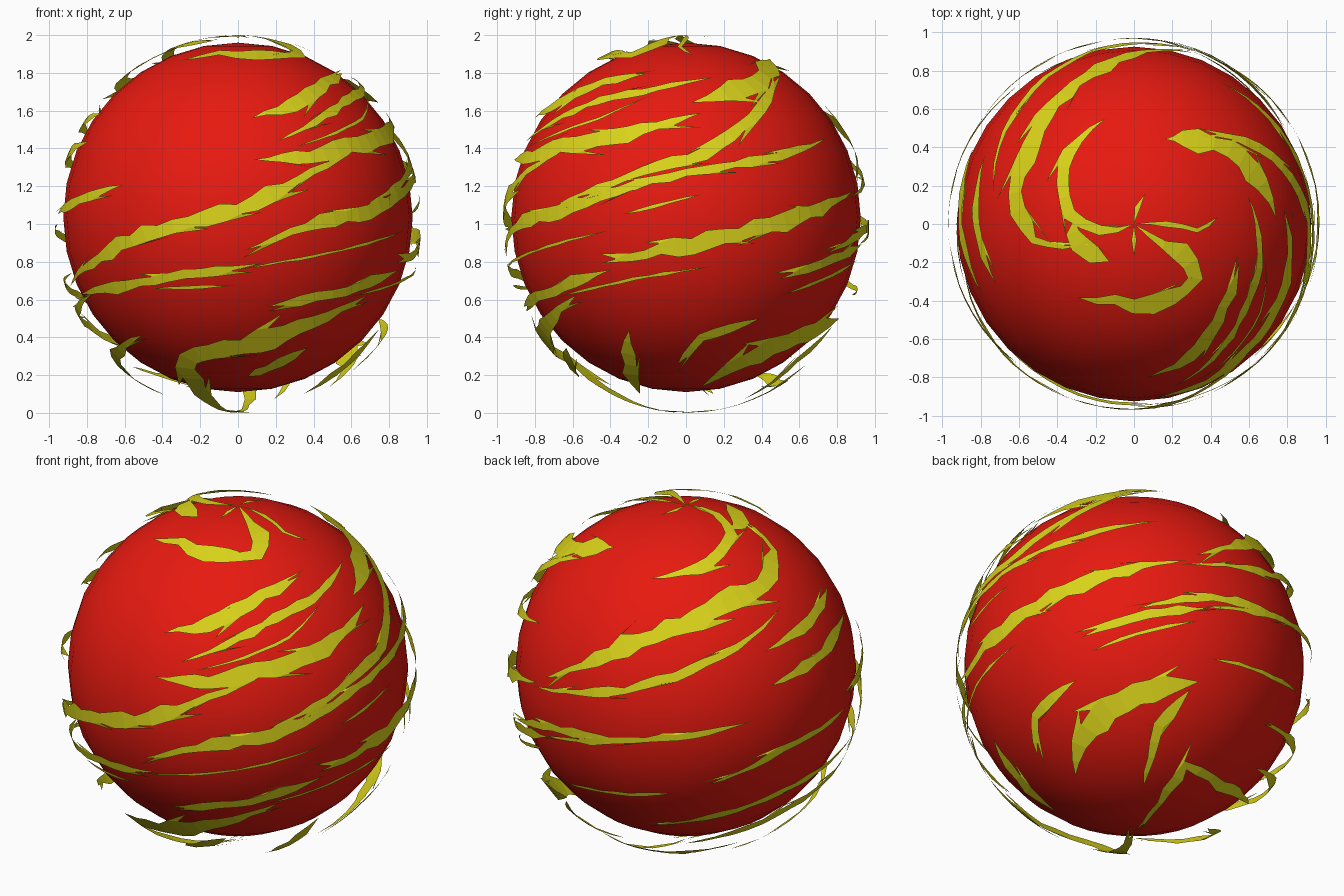
import bpy, bmesh, math, random
from mathutils import Vector

if "Cube" in bpy.data.objects:
    bpy.data.objects.remove(bpy.data.objects["Cube"])

random.seed(4)


def material(name, rgb):
    m = bpy.data.materials.new(name)
    m.diffuse_color = (*rgb, 1)
    m.use_nodes = True
    m.node_tree.nodes["Principled BSDF"].inputs["Base Color"].default_value = m.diffuse_color
    return m


# Red core ball
bpy.ops.mesh.primitive_uv_sphere_add(segments=32, ring_count=16, radius=0.925, location=(0, 0, 1.035))
core = bpy.context.object
core.name = "core_ball"
core.data.materials.append(material("red", (0.8, 0.01, 0.005)))
bpy.ops.object.shade_smooth()

# Streaks: width, then (angle round from the front, latitude) along the path
upper = [
    (.11, (51, 90), (59, 73), (48, 64), (27, 63), (-14, 65), (-38, 60)),
    (.09, (300, 90), (270, 74), (250, 66), (231, 61), (195, 54)),
    (.10, (-33, 76), (-70, 72), (-94, 71)),
    (.14, (161, 13), (197, 33), (225, 44), (255, 49), (279, 57), (292, 71)),
    (.14, (160, 61), (150, 58), (127, 50), (107, 44), (92, 40)),
    (.06, (14, 26), (35, 35), (51, 41), (77, 46), (104, 51)),
    (.09, (5, 34), (28, 41), (47, 49), (70, 53)),
    (.10, (5, 20), (25, 21), (42, 24), (63, 27), (96, 36)),
    (.06, (155, 8), (194, 17), (228, 29), (259, 40)),
    (.06, (245, 28), (270, 32), (294, 36)),
]
middle = [
    (.09, (-75, -19), (-50, -10), (-31, -3), (0, 4.6), (25, 16), (42, 22)),
    (.07, (45, 6), (71, 14.5), (96, 22), (116, 34), (147, 57)),
    (.06, (51, 7), (90, 15.7), (123, 21), (149, 27)),
    (.10, (62, -12), (102, -4), (128, 2), (157, 10)),
    (.08, (2, -8), (27, 1), (46, 4), (82, 14)),
    (.07, (-68, -22), (-40, -19), (-12, -15), (8, -12)),
    (.05, (-80, 3), (-66, 6), (-40, 12)),
    (.07, (245, 17), (270, 21), (295, 26)),
    (.05, (163, -6), (202, 2), (237, 7)),
    (.05, (222, -14), (248, -5), (280, 0)),
    (.06, (141, -9), (166, -2), (190, 1)),
]
lower = [
    (.07, (10, -26), (34, -22), (65, -14)),
    (.14, (-29, -90), (-29, -65), (-24, -45), (8, -39), (29, -32), (50, -22)),
    (.09, (5, -54), (15, -50), (30, -41)),
    (.09, (55, -64), (60, -53), (68, -34)),
    (.14, (99, -60), (118, -46), (141, -36), (165, -30)),
    (.07, (86, -48), (96, -37), (118, -30)),
    (.07, (148, -68), (152, -46), (162, -33)),
    (.07, (170, -90), (172, -57), (205, -58), (242, -49)),
    (.06, (122, -17), (145, -11), (165, -6)),
    (.03, (168, -22), (190, -20), (212, -17)),
    (.07, (215, -45), (260, -32), (300, -22)),
    (.08, (250, -64), (285, -46), (320, -36)),
    (.05, (200, -34), (250, -22), (290, -15)),
]
# Hairline streaks between the broad ones
hairlines = [
    (.02, (0, -14), (35, -8), (65, -2)), (.02, (40, -23), (78, -16), (98, -13)),
    (.02, (125, -22), (162, -11)), (.02, (20, 24), (55, 34), (75, 43)),
    (.02, (70, 3), (95, 9)), (.02, (-30, -20), (0, -19)),
    (.03, (180, 90), (160, 80)), (.03, (0, 90), (0, 80)), (.03, (95, 90), (84, 70), (95, 63)),
]


def on_shell(v):
    """Push a point out to the slightly tall shell."""
    v = v.normalized()
    return Vector((v.x * .97, v.y * .97, v.z + 1))


def direction(angle, lat):
    a, p = math.radians(angle), math.radians(lat)
    return Vector((math.cos(p) * math.sin(a), -math.cos(p) * math.cos(a), math.sin(p)))


def face(bm, points):
    bm.faces.new([bm.verts.new(on_shell(p)) for p in points])


def streak(bm, width, *stops):
    # Sample the path and taper both ends to a point
    path = []
    for (a0, p0), (a1, p1) in zip(stops, stops[1:]):
        n = max(2, round((direction(a0, p0) - direction(a1, p1)).length / .09))
        path += [direction(a0 + (a1 - a0) * i / n, p0 + (p1 - p0) * i / n) for i in range(n)]
    path.append(direction(*stops[-1]))
    last = len(path) - 1
    left, right, flows = [], [], []
    for i, p in enumerate(path):
        flow = (path[min(i + 1, last)] - path[max(i - 1, 0)]).normalized()
        side = p.cross(flow).normalized()
        taper = min(1, math.sin(math.pi * i / last) * 1.3) * width / 2
        left.append(p + side * taper * random.uniform(.5, 1.25))
        right.append(p - side * taper * random.uniform(.5, 1.25))
        flows.append((flow, side))
    for i in range(last):
        quad = [right[i], right[i + 1], left[i + 1], left[i]]
        if i == 0:
            quad = [path[0], right[1], left[1]]
        elif i == last - 1:
            quad = [right[i], path[last], left[i]]
        face(bm, quad)
    # Ragged spurs swept along the flow
    if width > .04:
        for i in range(2, last - 1, 3):
            edge, s = random.choice(((left, 1), (right, -1)))
            way = random.choice((-1, 1))
            j = i + way
            flow, side = flows[i]
            tip = edge[j] + flow * way * random.uniform(.08, .16) + side * s * width * random.uniform(.2, .5)
            tri = [edge[i], edge[j], tip]
            face(bm, tri if s * way < 0 else tri[::-1])


# Torn yellow shell floating over the core
bm = bmesh.new()
for group in (upper, middle, lower, hairlines):
    for width, *stops in group:
        streak(bm, width, *stops)
bmesh.ops.remove_doubles(bm, verts=bm.verts, dist=.0005)
mesh = bpy.data.meshes.new("swirl_shell")
bm.to_mesh(mesh)
bm.free()
shell = bpy.data.objects.new("swirl_shell", mesh)
bpy.context.collection.objects.link(shell)
mesh.materials.append(material("yellow", (0.7, 0.65, 0.01)))
